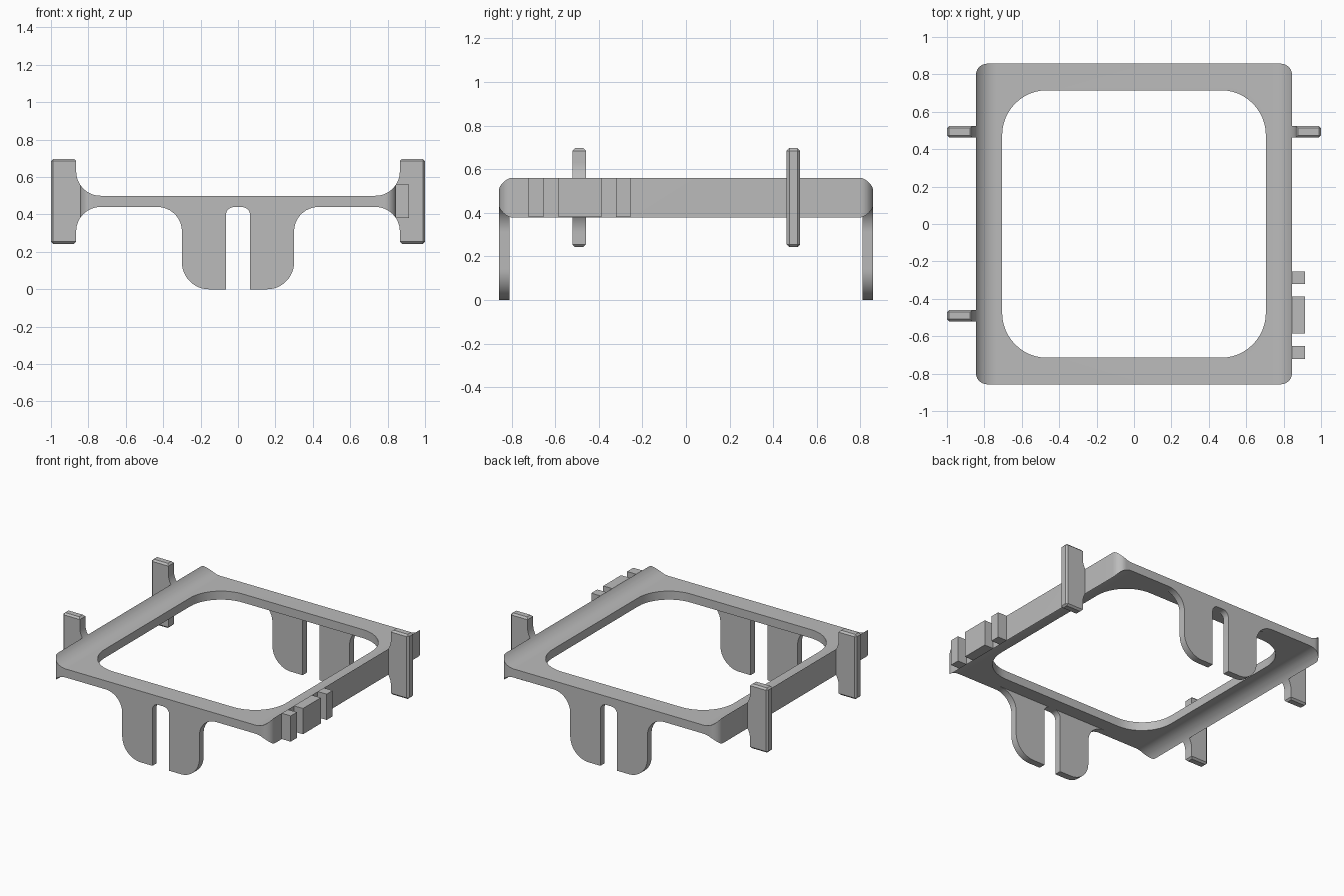
import bpy, bmesh
from math import sin, cos, acos, radians, degrees

cube = bpy.data.objects.get("Cube")
if cube:
    bpy.data.objects.remove(cube, do_unlink=True)

grey = bpy.data.materials.new("plain grey")
grey.use_nodes = True
grey.diffuse_color = (0.5, 0.5, 0.5, 1)
grey.node_tree.nodes["Principled BSDF"].inputs["Base Color"].default_value = (0.5, 0.5, 0.5, 1)

MID = 0.47              # mid height of the plate
HALF_X, HALF_Y = 0.845, 0.857
FILLET = 0.13
FLARE_X = 0.735         # centre of the flare fillet
FLARE_END = -degrees(acos((HALF_X - FLARE_X) / FILLET))


def arc(cx, cy, r, start, end, steps=12):
    angles = [radians(start + (end - start) * i / steps) for i in range(steps + 1)]
    return [(cx + r * cos(a), cy + r * sin(a)) for a in angles]


def mirror_x(pts):
    return pts + [(-x, z) for x, z in reversed(pts)]


def mirror_mid(pts):
    return pts + [(x, 2 * MID - z) for x, z in reversed(pts)]


def rounded_rect(hx, hy, r):
    pts = []
    for sx, sy, a in ((1, 1, 0), (-1, 1, 90), (-1, -1, 180), (1, -1, 270)):
        pts += arc(sx * (hx - r), sy * (hy - r), r, a, a + 90)
    return pts


def prism(name, pts, axis, low, high, bevel_rule=None):
    """Extrude a flat outline along y (outline in xz) or z (outline in xy)."""
    bm = bmesh.new()
    place = (lambda a, b: (a, low, b)) if axis == "y" else (lambda a, b: (a, b, low))
    face = bm.faces.new([bm.verts.new(place(*p)) for p in pts])
    grown = bmesh.ops.extrude_face_region(bm, geom=[face])["geom"]
    shift = (0, high - low, 0) if axis == "y" else (0, 0, high - low)
    bmesh.ops.translate(bm, vec=shift, verts=[g for g in grown if isinstance(g, bmesh.types.BMVert)])
    bmesh.ops.recalc_face_normals(bm, faces=bm.faces)
    if bevel_rule:
        edges = [e for e in bm.edges if all(bevel_rule(v.co) for v in e.verts)]
        bmesh.ops.bevel(bm, geom=edges, offset=0.012, segments=1, affect="EDGES")
    mesh = bpy.data.meshes.new(name)
    bm.to_mesh(mesh)
    bm.free()
    mesh.materials.append(grey)
    ob = bpy.data.objects.new(name, mesh)
    bpy.context.collection.objects.link(ob)
    return ob


def activate(ob):
    bpy.ops.object.select_all(action="DESELECT")
    ob.select_set(True)
    bpy.context.view_layer.objects.active = ob


def smooth(ob):
    activate(ob)
    bpy.ops.object.shade_smooth_by_angle(angle=radians(30))


def cut(ob, cutter, operation):
    mod = ob.modifiers.new(operation.lower(), "BOOLEAN")
    mod.object, mod.operation, mod.solver = cutter, operation, "EXACT"
    activate(ob)
    bpy.ops.object.modifier_apply(modifier=mod.name)
    bpy.data.objects.remove(cutter, do_unlink=True)


# Frame: thin plate flaring at both sides, rounded corners and a rounded opening
flare = arc(FLARE_X, MID + 0.16, FILLET, -90, FLARE_END)
right_half = mirror_mid(flare)
frame = prism("frame", mirror_x(right_half), "y", -1, 1)
cut(frame, prism("outline_cutter", rounded_rect(HALF_X, HALF_Y, 0.06), "z", 0, 1), "INTERSECT")
cut(frame, prism("opening_cutter", rounded_rect(0.705, 0.715, 0.24), "z", 0, 1), "DIFFERENCE")
smooth(frame)

# Legs: a split pair under the front and the back edge
leg = arc(0.43, 0.31, FILLET, 90, 180)
leg += arc(0.155, 0.145, 0.145, 0, -90)
leg += [(0.065, 0)]
leg += arc(0.02, 0.395, 0.045, 0, 90, 8)
for end, y in (("front", -HALF_Y), ("back", HALF_Y - 0.047)):
    for side, s in (("left", 1), ("right", -1)):
        smooth(prism(f"{end}_{side}_leg", [(s * x, z) for x, z in leg], "y", y, y + 0.047))

# Side tabs: upright bars joined to the flare by fillets
tab = arc(FLARE_X, MID + 0.16, FILLET, FLARE_END, 0, 8)
tab += [(FLARE_X + FILLET, MID + 0.227), (1, MID + 0.227)]
tab = mirror_mid(tab)


def on_tab_rim(co):
    return abs(co.x) > 0.99 or abs(co.z - MID) > 0.22


for name, s, y in (("left_back_tab", 1, 0.493), ("right_back_tab", -1, 0.493),
                   ("right_front_tab", -1, -0.49)):
    smooth(prism(name, [(s * x, z) for x, z in tab], "y", y - 0.031, y + 0.031, on_tab_rim))

# Ribs: a wide block between two narrow ones on the left side
for name, low, high in (("front_rib", -0.722, -0.653), ("middle_rib", -0.585, -0.388),
                        ("back_rib", -0.322, -0.255)):
    outline = [(HALF_X, low), (0.915, low), (0.915, high), (HALF_X, high)]
    prism(name, outline, "z", 0.38, 0.561)
